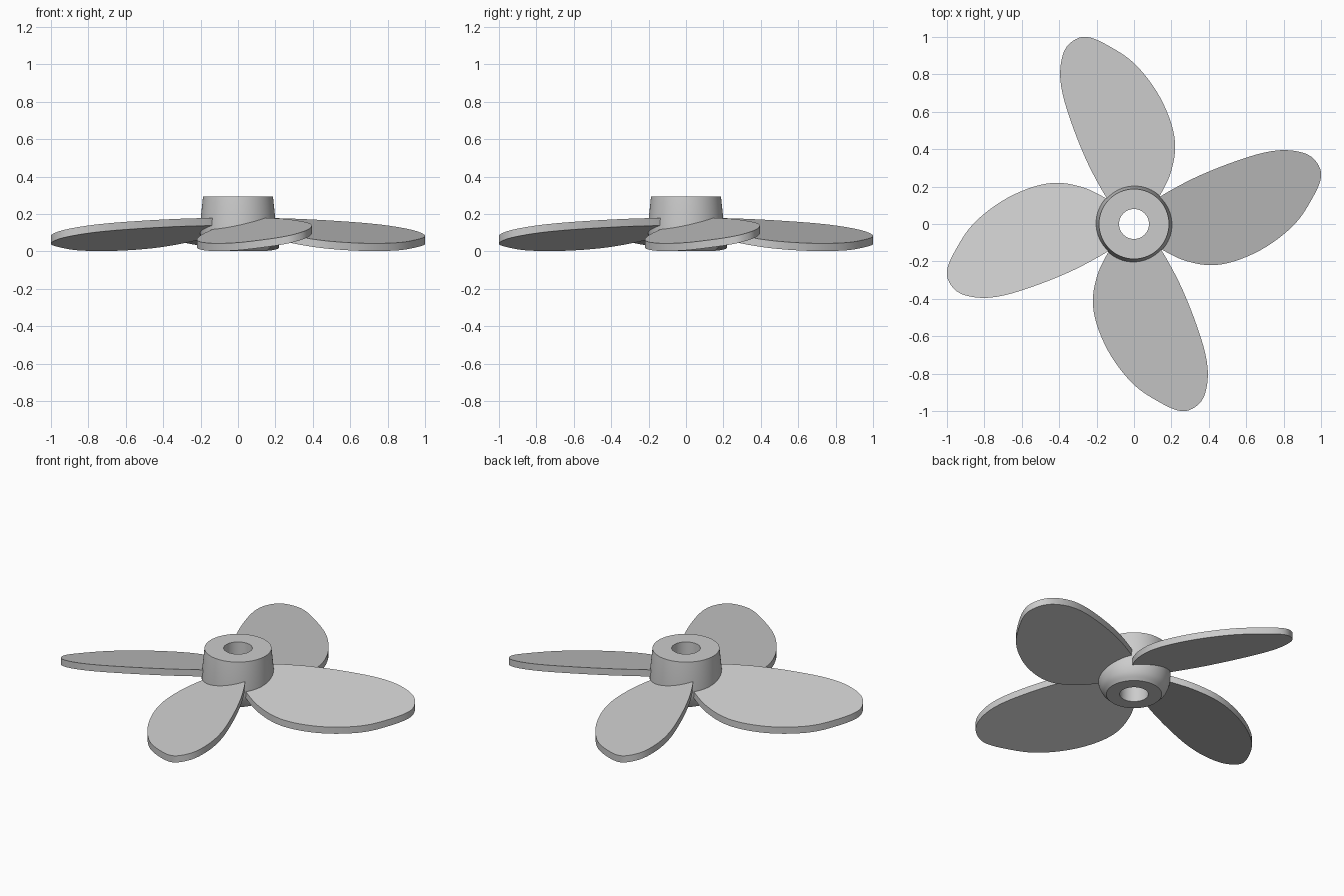
import bpy, bmesh, math
from mathutils import Vector, Matrix

cube = bpy.data.objects.get("Cube")
if cube:
    bpy.data.objects.remove(cube, do_unlink=True)

grey = bpy.data.materials.new("plain grey")
grey.use_nodes = True
COLOUR = (0.6, 0.6, 0.6, 1)
grey.diffuse_color = COLOUR
grey.node_tree.nodes["Principled BSDF"].inputs["Base Color"].default_value = COLOUR


def finish(name, bm):
    """Turn a bmesh into a grey object, smooth except at sharp edges."""
    bmesh.ops.recalc_face_normals(bm, faces=bm.faces)
    mesh = bpy.data.meshes.new(name)
    bm.to_mesh(mesh)
    bm.free()
    mesh.materials.append(grey)
    obj = bpy.data.objects.new(name, mesh)
    bpy.context.collection.objects.link(obj)
    bpy.ops.object.select_all(action="DESELECT")
    obj.select_set(True)
    bpy.context.view_layer.objects.active = obj
    bpy.ops.object.shade_smooth_by_angle(angle=math.radians(30))
    return obj


def spline(points, steps):
    """Smooth open curve through the points."""
    pts = [Vector(p) for p in points]
    pts = [2 * pts[0] - pts[1]] + pts + [2 * pts[-1] - pts[-2]]
    out = []
    for a, b, c, d in zip(pts, pts[1:], pts[2:], pts[3:]):
        for i in range(steps):
            t = i / steps
            out.append(0.5 * (2 * b + (c - a) * t + (2 * a - 5 * b + 4 * c - d) * t * t
                              + (3 * b - a - 3 * c + d) * t ** 3))
    return out + [pts[-2]]


# Hub: tapered collar with a rounded lower end and a through hole
BORE, TOP = 0.08, 0.295
outer = spline([(0.155, 0.003), (0.183, 0.035), (0.2, 0.08), (0.204, 0.13)], 4)
profile = [Vector((BORE, 0.003))] + outer + [Vector((0.187, TOP)), Vector((BORE, TOP))]
bm = bmesh.new()
verts = [bm.verts.new((p.x, 0, p.y)) for p in profile]
edges = [bm.edges.new((v, verts[i - 1])) for i, v in enumerate(verts)]
bmesh.ops.spin(bm, geom=verts + edges, axis=(0, 0, 1), cent=(0, 0, 0),
               angle=math.tau, steps=64)
bmesh.ops.remove_doubles(bm, verts=bm.verts, dist=1e-4)
finish("hub", bm)

# Blades: flat swept paddles on a tilted plane, rooted inside the hub wall
OUTLINE = [(0.125, -0.11), (0.165, -0.17), (0.245, -0.32), (0.32, -0.5), (0.378, -0.68),
           (0.395, -0.81), (0.375, -0.92), (0.325, -0.98), (0.25, -1.0), (0.14, -0.955),
           (0.0, -0.86), (-0.12, -0.71), (-0.195, -0.55), (-0.22, -0.41),
           (-0.195, -0.27), (-0.14, -0.155), (-0.11, -0.12)]
THICKNESS = 0.041


def blade(name, turn):
    bm = bmesh.new()
    ring = [bm.verts.new((p.x, p.y, 0.127 + 0.21 * p.x + 0.14 * p.y))
            for p in spline(OUTLINE, 5)]
    face = bm.faces.new(ring)
    top = bmesh.ops.extrude_face_region(bm, geom=[face])["geom"]
    bmesh.ops.translate(bm, vec=(0, 0, THICKNESS),
                        verts=[g for g in top if isinstance(g, bmesh.types.BMVert)])
    bm.transform(Matrix.Rotation(turn, 4, "Z"))
    finish(name, bm)


for i, side in enumerate(["front", "left", "back", "right"]):
    blade(side + "_blade", i * math.pi / 2)
